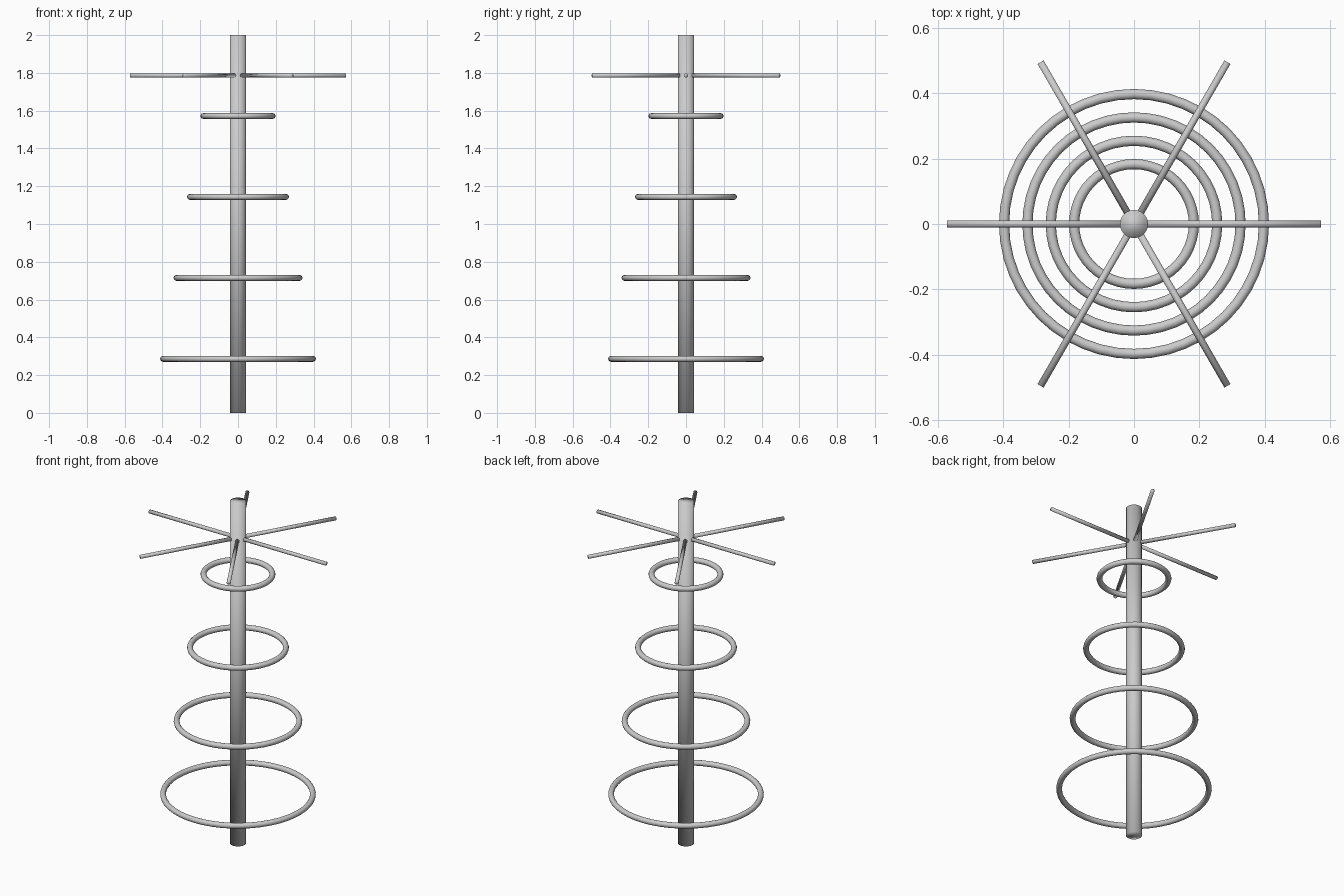
import bpy
from math import cos, sin, pi

if "Cube" in bpy.data.objects:
    bpy.data.objects.remove(bpy.data.objects["Cube"])


def finish(name):
    ob = bpy.context.object
    ob.name = name
    bpy.ops.object.shade_smooth()
    return ob


# Central pole
bpy.ops.mesh.primitive_cylinder_add(vertices=24, radius=0.043, depth=2, location=(0, 0, 1))
finish("pole")

# Four rings shrinking upward
for i in range(4):
    bpy.ops.mesh.primitive_torus_add(
        major_radius=0.397 - 0.0714 * i, minor_radius=0.0155,
        major_segments=48, minor_segments=12,
        location=(0, 0, 0.286 + 0.4286 * i))
    finish(f"ring_{i + 1}")

# Six radial spokes near the top
length, inner = 0.571, 0.03
mid = (length + inner) / 2
for i in range(6):
    a = i * pi / 3
    bpy.ops.mesh.primitive_cylinder_add(
        vertices=12, radius=0.0107, depth=length - inner,
        location=(mid * cos(a), mid * sin(a), 1.786), rotation=(0, pi / 2, a))
    finish(f"spoke_{i + 1}")
